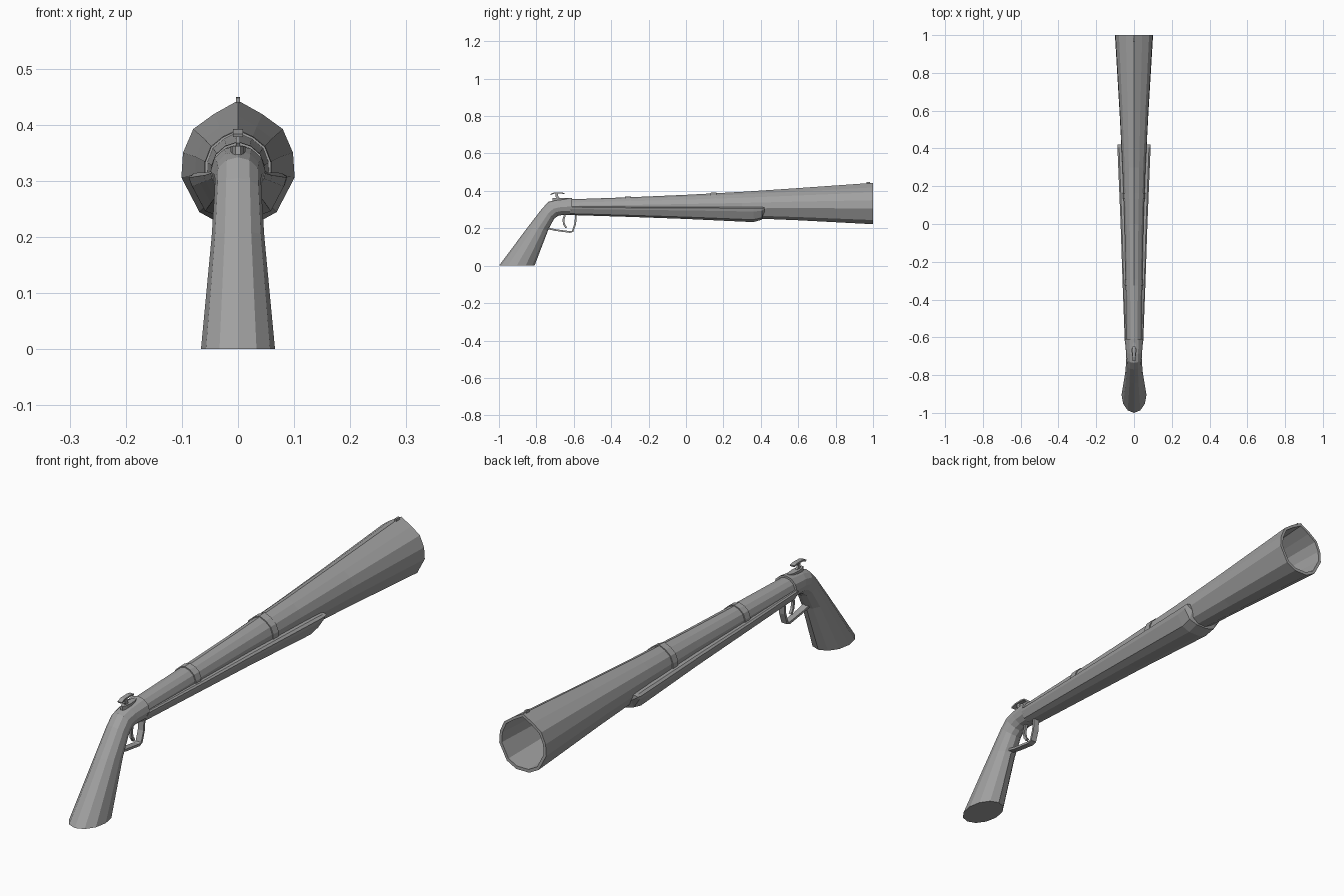
import bpy, bmesh, math
from mathutils import Vector

if "Cube" in bpy.data.objects:
    bpy.data.objects.remove(bpy.data.objects["Cube"])

grey = bpy.data.materials.new("plain_grey")
grey.use_nodes = True
grey.diffuse_color = (0.36, 0.36, 0.36, 1)
grey.node_tree.nodes["Principled BSDF"].inputs["Base Color"].default_value = grey.diffuse_color


def loft(name, sections, closed=False):
    """Skin a list of equal-sized point rings; cap the ends unless closed."""
    bm = bmesh.new()
    rings = [[bm.verts.new(p) for p in s] for s in sections]
    n = len(rings[0])
    pairs = list(zip(rings, rings[1:]))
    if closed:
        pairs.append((rings[-1], rings[0]))
    else:
        bm.faces.new(rings[0])
        bm.faces.new(rings[-1])
    for a, b in pairs:
        for i in range(n):
            j = (i + 1) % n
            bm.faces.new((a[i], a[j], b[j], b[i]))
    bmesh.ops.recalc_face_normals(bm, faces=bm.faces)
    mesh = bpy.data.meshes.new(name)
    bm.to_mesh(mesh)
    bm.free()
    mesh.materials.append(grey)
    ob = bpy.data.objects.new(name, mesh)
    bpy.context.collection.objects.link(ob)
    return ob


def strip(name, path, half_width, thick):
    """Flat metal strip following a (y, z) path in the middle plane."""
    pts = [Vector(p) for p in path]
    sections = []
    for i, p in enumerate(pts):
        d = (pts[min(i + 1, len(pts) - 1)] - pts[max(i - 1, 0)]).normalized()
        off = Vector((-d.y, d.x)) * thick / 2
        a, b = p + off, p - off
        w = half_width
        sections.append([(-w, *a), (w, *a), (w, *b), (-w, *b)])
    return loft(name, sections)


def table(rows, y):
    """Linear interpolation of the row values along y."""
    for r, s in zip(rows, rows[1:]):
        if y <= s[0]:
            t = (y - r[0]) / (s[0] - r[0])
            return [u + (v - u) * t for u, v in zip(r[1:], s[1:])]
    return rows[-1][1:]


# Barrel: round at the breech, flaring to a peaked muzzle (y, half width, bottom, top)
BARREL = [(-0.62, 0.040, 0.275, 0.355), (-0.3, 0.045, 0.271, 0.366), (0, 0.051, 0.265, 0.379),
          (0.3, 0.062, 0.255, 0.395), (0.6, 0.077, 0.243, 0.415), (1, 0.101, 0.222, 0.443)]
HALF = [(0.43, 0.89), (0.79, 0.77), (0.97, 0.58), (1, 0.38), (0.68, 0.1), (0.28, 0)]
MUZZLE = [(0, 1)] + HALF + [(-x, z) for x, z in reversed(HALF)]


def barrel_ring(y, scale=1.0, grow=0.0):
    w, lo, hi = table(BARREL, y)
    mid = (lo + hi) / 2
    blend = min(1, (y + 0.62) / 1.2)
    ring = []
    for i, (mx, mz) in enumerate(MUZZLE):
        a = math.tau * i / len(MUZZLE)
        x = math.sin(a) * (1 - blend) + mx * blend
        z = math.cos(a) * (1 - blend) + (2 * mz - 1) * blend
        ring.append((x * (w * scale + grow), y, mid + z * ((hi - lo) / 2 * scale + grow)))
    return ring


outer = [barrel_ring(r[0]) for r in BARREL]
bore = [barrel_ring(y, 0.89) for y in (1, 0.6, 0.3, 0, -0.5)]
loft("barrel", outer + bore)

# Barrel bands
for name, y in (("rear_band", -0.31), ("front_band", 0.148)):
    loft(name, [barrel_ring(y - 0.016, 1, 0.004), barrel_ring(y + 0.016, 1, 0.004)])

# Fore stock: faceted trough (y, half width, bottom, top)
FORE = [(-0.62, 0.049, 0.271, 0.318), (-0.3, 0.061, 0.261, 0.315), (0, 0.071, 0.250, 0.315),
        (0.36, 0.086, 0.233, 0.314), (0.405, 0.088, 0.246, 0.313), (0.42, 0.086, 0.285, 0.312)]
sections = []
for y, w, lo, hi in FORE:
    h = hi - lo
    side = [(w * 0.9, hi), (w, hi - h * 0.1), (w * 0.95, hi - h * 0.3),
            (w * 0.68, lo + h * 0.16), (w * 0.28, lo)]
    sections.append([(x, y, z) for x, z in side] + [(-x, y, z) for x, z in reversed(side)])
loft("fore_stock", sections)

# Grip and wrist: rear point, front point, half width
GRIP = [(-1, 0, -0.81, 0, 0.066), (-0.843, 0.21, -0.737, 0.19, 0.047),
        (-0.77, 0.305, -0.706, 0.25, 0.042), (-0.735, 0.342, -0.685, 0.266, 0.041),
        (-0.69, 0.353, -0.66, 0.272, 0.043), (-0.61, 0.363, -0.61, 0.271, 0.049)]
sections = []
for ry, rz, fy, fz, w in GRIP:
    ring = []
    for i in range(12):
        a = math.tau * i / 12
        t = (1 - math.cos(a)) / 2
        ring.append((w * math.sin(a), ry + (fy - ry) * t, rz + (fz - rz) * t))
    sections.append(ring)
loft("grip", sections)

# Trigger guard and trigger
strip("trigger_guard", [(-0.74, 0.2), (-0.70, 0.191), (-0.62, 0.18), (-0.606, 0.184),
                        (-0.592, 0.225), (-0.588, 0.275)], 0.012, 0.009)
strip("trigger", [(-0.645, 0.28), (-0.656, 0.245), (-0.652, 0.22), (-0.64, 0.203)], 0.005, 0.01)

# Hammer: rounded base plate, stem and curved thumb piece
plate = []
for z in (0.345, 0.362):
    plate.append([(0.013 * math.cos(a), -0.67 + 0.045 * math.sin(a), z)
                  for a in (math.tau * i / 10 for i in range(10))])
loft("hammer_base", plate)
strip("hammer_stem", [(-0.675, 0.35), (-0.69, 0.37), (-0.69, 0.388)], 0.004, 0.014)
strip("hammer_spur", [(-0.724, 0.381), (-0.705, 0.388), (-0.67, 0.389), (-0.65, 0.386)], 0.009, 0.006)

# Front sight
strip("front_sight", [(0.965, 0.442), (0.985, 0.443)], 0.004, 0.012)
